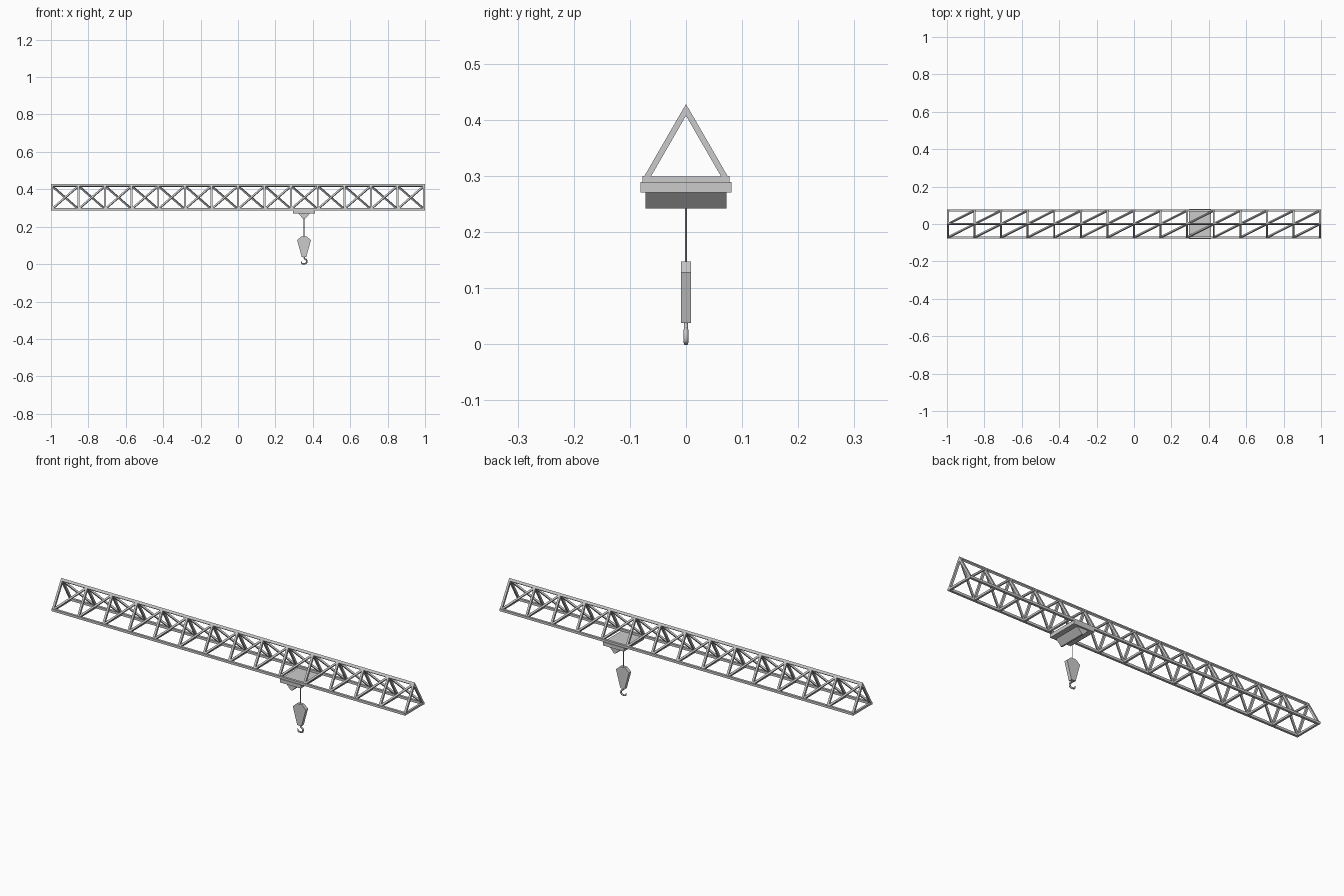
import bpy, bmesh
from mathutils import Vector, Matrix

if "Cube" in bpy.data.objects:
    bpy.data.objects.remove(bpy.data.objects["Cube"])

W = 0.0105                      # strut thickness
BAYS = 14
X0, X1 = -1 + W / 2, 1 - W / 2
TOP_Z, BOT_Z, HALF = 0.418, 0.294, 0.0715
HOOK_X = 0.353


def make_object(name, bm):
    bmesh.ops.recalc_face_normals(bm, faces=bm.faces)
    me = bpy.data.meshes.new(name)
    bm.to_mesh(me)
    bm.free()
    ob = bpy.data.objects.new(name, me)
    bpy.context.collection.objects.link(ob)
    return ob


def beam(bm, a, b, normal, w=W):
    """Square bar from a to b with one side facing normal."""
    a, b = Vector(a), Vector(b)
    d = b - a
    y = Vector(normal).cross(d).normalized()
    z = d.normalized().cross(y)
    m = Matrix((d, y * w, z * w)).transposed().to_4x4()
    m.translation = (a + b) / 2
    bmesh.ops.create_cube(bm, size=1, matrix=m)


def prism(name, pts, axis, lo, hi):
    """Extrude a 2D profile along x (y,z profile) or y (x,z profile)."""
    bm = bmesh.new()
    at = (lambda p, t: (t, p[0], p[1])) if axis == 'x' else (lambda p, t: (p[0], t, p[1]))
    face = bm.faces.new([bm.verts.new(at(p, lo)) for p in pts])
    ext = bmesh.ops.extrude_face_region(bm, geom=[face])
    shift = Vector(at((0, 0), hi - lo))
    bmesh.ops.translate(bm, vec=shift, verts=[v for v in ext['geom'] if isinstance(v, bmesh.types.BMVert)])
    return make_object(name, bm)


def curve_tube(name, pts, radius, radii=None, kind='POLY'):
    cu = bpy.data.curves.new(name, 'CURVE')
    cu.dimensions = '3D'
    cu.bevel_depth = radius
    cu.bevel_resolution = 2
    cu.use_fill_caps = True
    sp = cu.splines.new(kind)
    sp.points.add(len(pts) - 1)
    for i, p in enumerate(pts):
        sp.points[i].co = (*p, 1)
        sp.points[i].radius = radii[i] if radii else 1
    if kind == 'NURBS':
        sp.order_u = 3
        sp.use_endpoint_u = True
        sp.resolution_u = 6
    ob = bpy.data.objects.new(name, cu)
    bpy.context.collection.objects.link(ob)
    return ob


# Chords: pointed top rail and two square bottom rails
prism("top_chord", [(0, 0.428), (0.0065, 0.4165), (0, 0.411), (-0.0065, 0.4165)], 'x', -1, 1)
for side, label in ((-1, "front"), (1, "back")):
    bm = bmesh.new()
    beam(bm, (-1, side * HALF, BOT_Z), (1, side * HALF, BOT_Z), (0, 0, 1), 0.012)
    make_object(label + "_bottom_chord", bm)

# Lattice: sloped posts and one diagonal per bay on each sloped face
xs = [X0 + (X1 - X0) * i / BAYS for i in range(BAYS + 1)]
for side, label in ((-1, "front"), (1, "back")):
    bm = bmesh.new()
    n = (0, side * (TOP_Z - BOT_Z), HALF)
    for x in xs:
        beam(bm, (x, side * HALF, BOT_Z), (x, 0, TOP_Z), n)
    for a, b in zip(xs, xs[1:]):
        if side > 0:
            a, b = b, a
        beam(bm, (a, side * HALF, BOT_Z), (b, 0, TOP_Z), n, 0.009)
    make_object(label + "_lattice", bm)

# Bottom cross members
bm = bmesh.new()
for x in xs:
    beam(bm, (x, -HALF, BOT_Z), (x, HALF, BOT_Z), (0, 0, 1))
make_object("cross_members", bm)

# Trolley plate and the wedge beneath it
h = 0.059
prism("trolley_plate", [(HOOK_X - h, 0.271), (HOOK_X + h, 0.271), (HOOK_X + h, 0.289), (HOOK_X - h, 0.289)],
      'y', -0.081, 0.081)
prism("trolley_wedge", [(HOOK_X - 0.032, 0.271), (HOOK_X - 0.004, 0.242), (HOOK_X + 0.004, 0.242),
                        (HOOK_X + 0.032, 0.271)], 'y', -0.072, 0.072)

# Hoist cable, hook block and hook
curve_tube("cable", [(HOOK_X, 0, 0.245), (HOOK_X, 0, 0.145)], 0.0016)
half = [(0.012, 0.038), (0.037, 0.128), (0.014, 0.148)]
prism("hook_block", [(HOOK_X + x, z) for x, z in half] + [(HOOK_X - x, z) for x, z in reversed(half)],
      'y', -0.009, 0.009)
path = [(0, 0.042), (0, 0.028), (0.013, 0.026), (0.015, 0.005), (0, 0.002), (-0.015, 0.003), (-0.015, 0.017)]
curve_tube("hook", [(HOOK_X + x, 0, z) for x, z in path], 0.0042, [0.8, 0.9, 1, 1, 1, 0.85, 0.4], 'NURBS')
